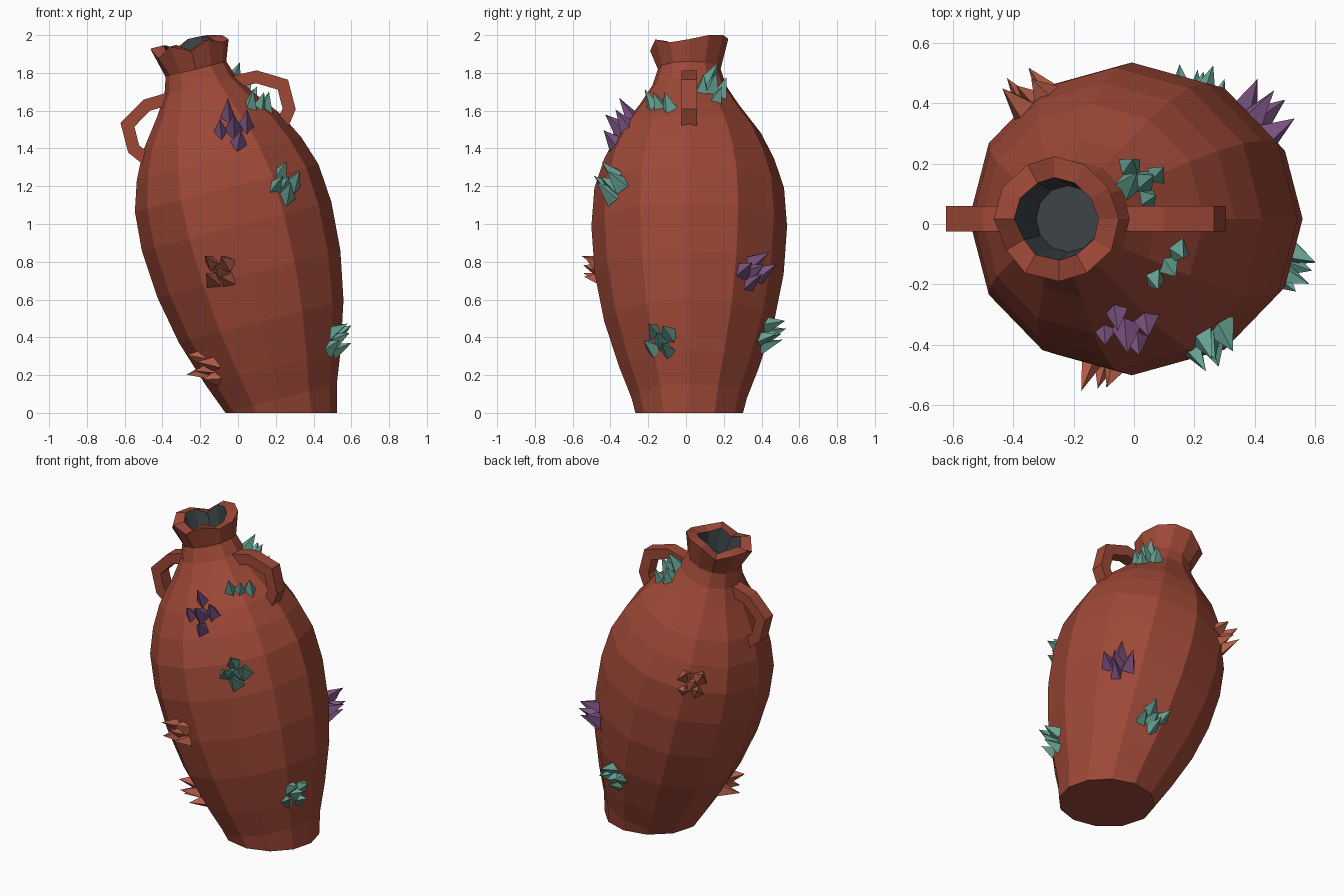
import bpy, bmesh, math, random
from mathutils import Vector, Matrix

if "Cube" in bpy.data.objects:
    bpy.data.objects.remove(bpy.data.objects["Cube"])

random.seed(4)
SIDES = 12
# Leaning frame shared by every part (jar axis tilted towards -x)
FRAME = Matrix.Translation((0.248, 0.017, 0)) @ Matrix.Rotation(math.radians(-14.5), 4, 'Y')


def material(name, color):
    m = bpy.data.materials.new(name)
    m.diffuse_color = (*color, 1)
    m.use_nodes = True
    m.node_tree.nodes["Principled BSDF"].inputs["Base Color"].default_value = m.diffuse_color
    return m


CLAY = material("clay", (0.34, 0.065, 0.038))
DARK = material("dark_inside", (0.045, 0.055, 0.06))
TEAL = material("teal", (0.135, 0.36, 0.29))
PURPLE = material("purple", (0.21, 0.09, 0.23))
CORAL = material("coral", (0.5, 0.12, 0.07))


def finish(name, bm, mat):
    me = bpy.data.meshes.new(name)
    bm.to_mesh(me)
    bm.free()
    me.materials.append(mat)
    ob = bpy.data.objects.new(name, me)
    bpy.context.collection.objects.link(ob)
    return ob


def bridge(bm, a, b):
    n = len(a)
    for i in range(n):
        j = (i + 1) % n
        bm.faces.new((a[i], a[j], b[j], b[i]))


def ring(bm, h, r, jitter=None):
    out = []
    for i in range(SIDES):
        a = 2 * math.pi * i / SIDES
        dz = jitter[i] if jitter else 0
        out.append(bm.verts.new((r * math.cos(a), r * math.sin(a), h + dz)))
    return out


# Jar body: lathe profile (height, radius), chipped rim, cut flat at the ground
PROFILE = [(-0.2, 0.235), (0.08, 0.305), (0.25, 0.37), (0.5, 0.45), (0.76, 0.5),
           (1.02, 0.518), (1.23, 0.502), (1.39, 0.45), (1.53, 0.38), (1.69, 0.26),
           (1.79, 0.195), (1.88, 0.166)]
CHIPS = [-0.03, 0.0, 0.02, 0.025, -0.02, 0.02, 0.025, -0.035, 0.01, -0.04, -0.005, -0.04]
bm = bmesh.new()
rings = [ring(bm, h, r) for h, r in PROFILE]
rings += [ring(bm, 2.02, 0.207, CHIPS), ring(bm, 2.02, 0.137, CHIPS)]
for a, b in zip(rings, rings[1:]):
    bridge(bm, a, b)
bm.transform(FRAME)
cut = bmesh.ops.bisect_plane(bm, geom=bm.verts[:] + bm.edges[:] + bm.faces[:],
                             plane_co=(0, 0, 0), plane_no=(0, 0, 1), clear_inner=True)
edges = [e for e in cut["geom_cut"] if isinstance(e, bmesh.types.BMEdge)]
bmesh.ops.contextual_create(bm, geom=edges)
finish("jar_body", bm, CLAY)

# Dark lining of the mouth
bm = bmesh.new()
top, low = ring(bm, 2.02, 0.137, CHIPS), ring(bm, 1.86, 0.11)
bridge(bm, low, top)
bm.faces.new(low)
for f in bm.faces:
    f.normal_flip()
bm.faces.ensure_lookup_table()
bm.faces[-1].normal_flip()
bm.transform(FRAME)
finish("mouth_lining", bm, DARK)

# Handles: flat strap swept along a path (radius, height), mirrored
PATH = [(0.15, 1.765), (0.30, 1.76), (0.425, 1.685), (0.425, 1.553), (0.34, 1.44)]
INSET, HALF = 0.033, 0.042


def handle(name, side):
    bm = bmesh.new()
    pts = [Vector(p) for p in PATH]
    prev = None
    for i, p in enumerate(pts):
        d0 = (p - pts[max(i - 1, 0)]).normalized()
        d1 = (pts[min(i + 1, len(pts) - 1)] - p).normalized()
        d = (d0 + d1).normalized()
        ref = d1 if d1.length else d0
        n = Vector((-d.y, d.x)) * (INSET / max(d.dot(ref), 0.5))
        sec = [bm.verts.new((side * (p.x + k * n.x), w * HALF, p.y + k * n.y))
               for k, w in ((1, -1), (1, 1), (-1, 1), (-1, -1))]
        if prev:
            bridge(bm, prev, sec)
        else:
            bm.faces.new(sec)
        prev = sec
    bm.faces.new(prev)
    bmesh.ops.recalc_face_normals(bm, faces=bm.faces)
    bm.transform(FRAME)
    finish(name, bm, CLAY)


handle("handle_right", 1)
handle("handle_left", -1)


# Barnacle-like spike clusters seated on the jar wall
def wall_radius(h):
    for (h0, r0), (h1, r1) in zip(PROFILE, PROFILE[1:]):
        if h0 <= h <= h1:
            return r0 + (r1 - r0) * (h - h0) / (h1 - h0), (r1 - r0) / (h1 - h0)
    return PROFILE[-1][1], 0


def cluster(name, where, mat, count=5, spread=0.06):
    p = FRAME.inverted() @ Vector(where)
    a0, h0 = math.atan2(p.y, p.x), p.z - 0.03
    bm = bmesh.new()
    turn = random.random() * 6.28
    for i in range(count):
        # first spike in the middle, the rest around it
        ang = turn + 2 * math.pi * i / max(count - 1, 1)
        k = spread if i else 0
        h = h0 + k * math.sin(ang)
        r, slope = wall_radius(h)
        a = a0 + k * math.cos(ang) / r
        base = Vector((r * math.cos(a), r * math.sin(a), h)) * 1.0
        nrm = Vector((math.cos(a), math.sin(a), -slope)).normalized()
        up = Vector((0, 0, 1))
        jit = Vector([random.uniform(-0.15, 0.15) for _ in range(3)])
        d = (nrm + up * 0.5 + jit).normalized()
        tall = random.uniform(0.1, 0.14)
        m = (Matrix.Translation(base - nrm * 0.025 + d * tall / 2)
             @ d.to_track_quat('Z', 'Y').to_matrix().to_4x4()
             @ Matrix.Rotation(random.random() * 1.5, 4, 'Z'))
        bmesh.ops.create_cone(bm, cap_ends=True, segments=4, depth=tall, matrix=m,
                              radius1=random.uniform(0.042, 0.058), radius2=0)
    bm.transform(FRAME)
    finish(name, bm, mat)


cluster("teal_spikes_front", (0.25, -0.40, 1.23), TEAL)
cluster("teal_spikes_low_right", (0.54, -0.15, 0.41), TEAL)
cluster("teal_spikes_low_back", (0.22, 0.47, 0.43), TEAL)
cluster("teal_spikes_shoulder_front", (0.13, -0.15, 1.66), TEAL, 3)
cluster("teal_spikes_shoulder_back", (0.03, 0.15, 1.74), TEAL)
cluster("purple_spikes_front", (-0.03, -0.35, 1.53), PURPLE, 5, 0.075)
cluster("purple_spikes_back", (0.43, 0.37, 0.77), PURPLE)
cluster("coral_spikes_front", (-0.11, -0.48, 0.77), CORAL)
cluster("coral_spikes_low_left", (-0.15, -0.18, 0.26), CORAL)
cluster("coral_spikes_back_left", (-0.34, 0.42, 1.19), CORAL)
